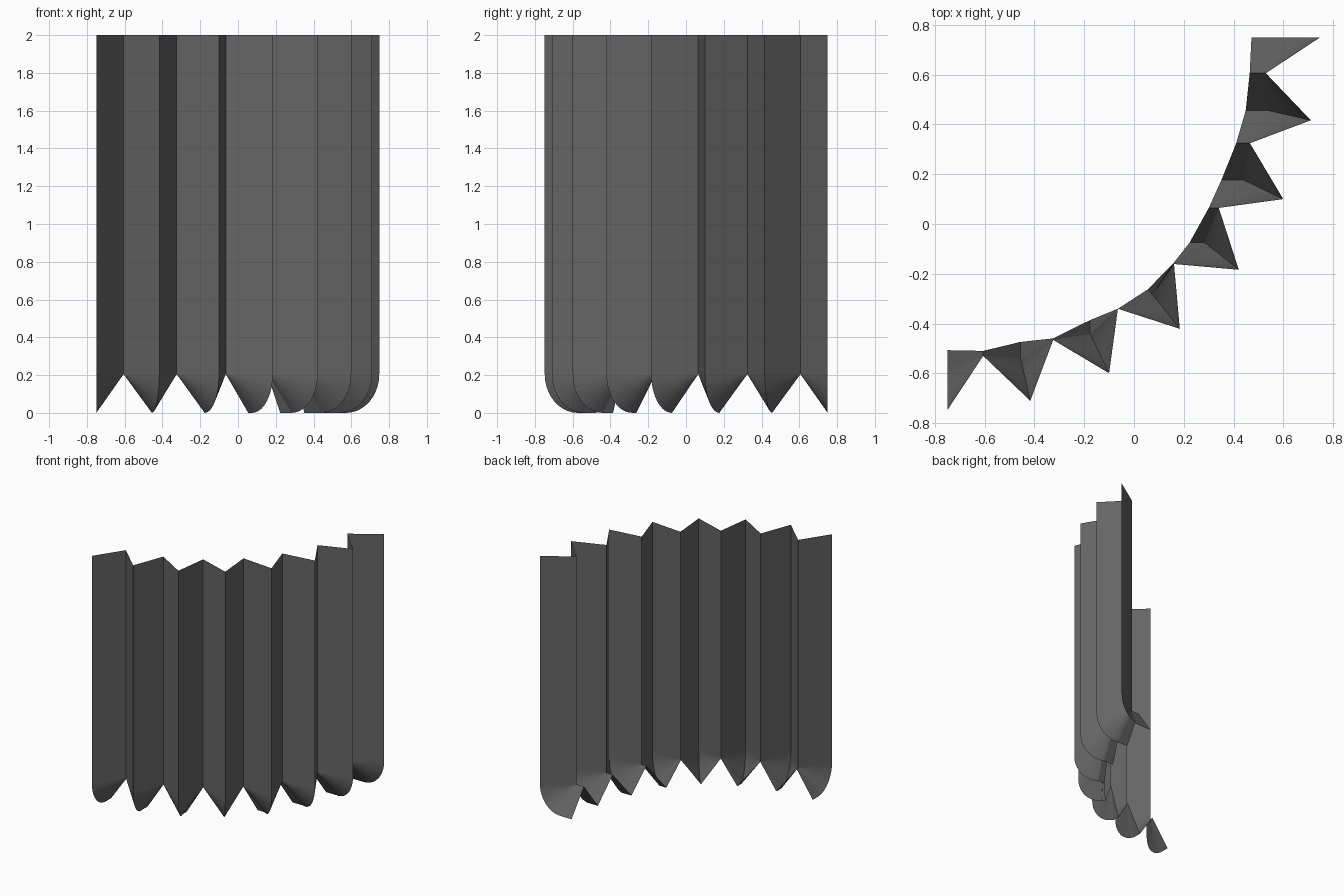
import bpy
import bmesh
from math import sin, cos, pi, radians

cube = bpy.data.objects.get("Cube")
if cube:
    bpy.data.objects.remove(cube, do_unlink=True)

# Main dimensions of the quarter-round pleated sheet
CENTRE = (-0.75, 0.75)
RIDGE, VALLEY, LIP = 1.498, 1.288, 1.322
HEIGHT, BEND = 2.0, 0.205
PLEATS, STEPS = 7, 10

# Width of the horizontal rim under each fold, from the left end to the right
RIM = [0.10, 0.065, 0.09, 0.055, 0.09, 0.04, 0.06, 0.005,
       0.02, 0.0, 0.055, 0.006, 0.065, 0.02, 0.065]


def fold_profile(is_ridge):
    """Radius and height down one fold, from top to rim."""
    if not is_ridge:
        return [(VALLEY, HEIGHT), (VALLEY, BEND)]
    arc = [(LIP + (RIDGE - LIP) * cos(t), BEND * (1 - sin(t)))
           for t in (k * pi / 2 / STEPS for k in range(STEPS + 1))]
    return [(RIDGE, HEIGHT)] + arc


def rim_shift(i):
    """The rim runs sideways on one half and backwards on the other."""
    if i < PLEATS + 1:
        return -RIM[i], 0.0
    if i == PLEATS + 1:
        return -RIM[i], RIM[i]
    return 0.0, RIM[i]


bm = bmesh.new()
columns = []
for i in range(2 * PLEATS + 1):
    a = radians(90) * i / (2 * PLEATS)
    col = [bm.verts.new((CENTRE[0] + r * cos(a), CENTRE[1] - r * sin(a), z))
           for r, z in fold_profile(i % 2 == 0)]
    dx, dy = rim_shift(i)
    end = col[-1].co
    rim = bm.verts.new((end.x + dx, end.y + dy, end.z)) if RIM[i] else col[-1]
    columns.append((col, rim))


def add_face(verts):
    unique = list(dict.fromkeys(verts))
    if len(unique) > 2:
        bm.faces.new(unique)


# Join neighbouring folds: tall panel, fanned foot, then rim
for i in range(2 * PLEATS):
    pair = (columns[i], columns[i + 1])
    (ridge, ridge_rim), (valley, valley_rim) = pair if i % 2 == 0 else pair[::-1]
    faces = [[ridge[0], ridge[1], valley[1], valley[0]]]
    faces += [[ridge[k], ridge[k + 1], valley[1]] for k in range(1, STEPS + 1)]
    faces += [[ridge[-1], ridge_rim, valley_rim], [ridge[-1], valley_rim, valley[1]]]
    for f in faces:
        add_face(f if i % 2 else f[::-1])

mesh = bpy.data.meshes.new("pleated_wall")
bm.to_mesh(mesh)
bm.free()
wall = bpy.data.objects.new("pleated_wall", mesh)
bpy.context.collection.objects.link(wall)

# Dark grey sheet
colour = (0.13, 0.13, 0.13, 1)
mat = bpy.data.materials.new("dark_grey")
mat.use_nodes = True
mat.diffuse_color = colour
mat.node_tree.nodes["Principled BSDF"].inputs["Base Color"].default_value = colour
mesh.materials.append(mat)
